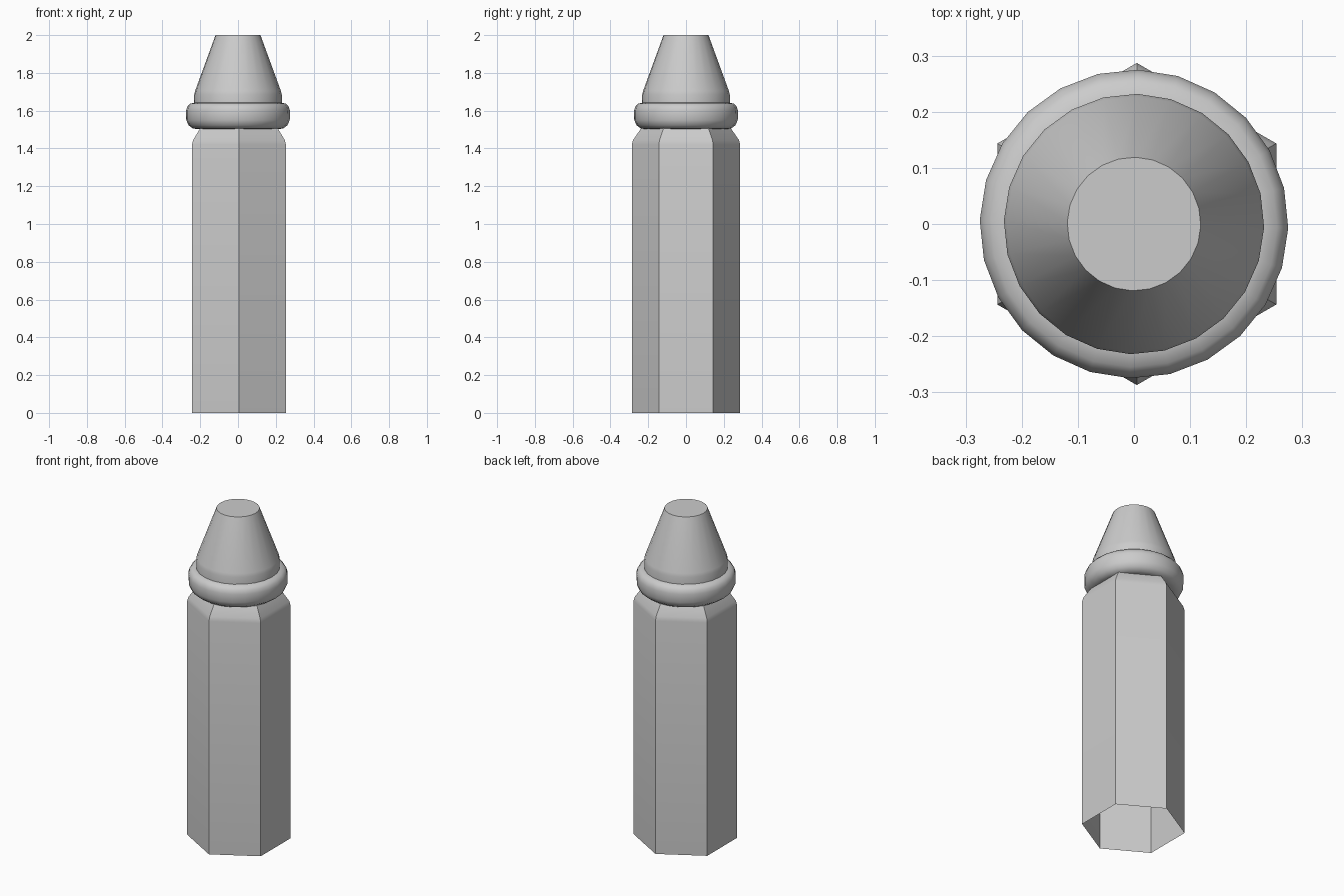
import bpy
import bmesh
import math

cube = bpy.data.objects.get("Cube")
if cube:
    bpy.data.objects.remove(cube, do_unlink=True)

grey = bpy.data.materials.new("plain grey")
grey.use_nodes = True
COLOUR = (0.6, 0.6, 0.6, 1)
grey.diffuse_color = COLOUR
grey.node_tree.nodes["Principled BSDF"].inputs["Base Color"].default_value = COLOUR


def lathe(name, profile, sides, turn, x=0, cap_bottom=False, cap_top=False, sharp=30):
    """Stack rings of (radius, height) around a vertical axis and skin them."""
    bm = bmesh.new()
    rings = []
    for radius, z in profile:
        angles = [math.radians(turn) + math.tau * i / sides for i in range(sides)]
        rings.append([bm.verts.new((radius * math.cos(a), radius * math.sin(a), z))
                      for a in angles])
    for low, high in zip(rings, rings[1:]):
        for i in range(sides):
            j = (i + 1) % sides
            bm.faces.new((low[i], low[j], high[j], high[i]))
    if cap_bottom:
        bm.faces.new(rings[0][::-1])
    if cap_top:
        bm.faces.new(rings[-1])
    mesh = bpy.data.meshes.new(name)
    bm.to_mesh(mesh)
    bm.free()
    mesh.materials.append(grey)
    obj = bpy.data.objects.new(name, mesh)
    obj.location.x = x
    bpy.context.collection.objects.link(obj)
    bpy.ops.object.select_all(action="DESELECT")
    obj.select_set(True)
    bpy.context.view_layer.objects.active = obj
    bpy.ops.object.shade_smooth_by_angle(angle=math.radians(sharp))
    return obj


# Hollow six-sided handle, open at the bottom, with a tapered shoulder
lathe("hexagonal_handle", [(0.287, 0), (0.287, 1.42), (0.28, 1.445), (0.235, 1.51)],
      6, 30, x=0.005, cap_top=True)

# Rounded collar
lathe("collar", [(0.22, 1.503), (0.24, 1.506), (0.262, 1.523), (0.274, 1.55),
                 (0.275, 1.6), (0.269, 1.62), (0.255, 1.637), (0.232, 1.642)],
      24, -1.5, cap_bottom=True, sharp=45)

# Neck and tapered nose with a flat tip
lathe("tapered_nose", [(0.232, 1.63), (0.232, 1.685), (0.227, 1.705), (0.119, 2)],
      24, -1.5, cap_top=True)
